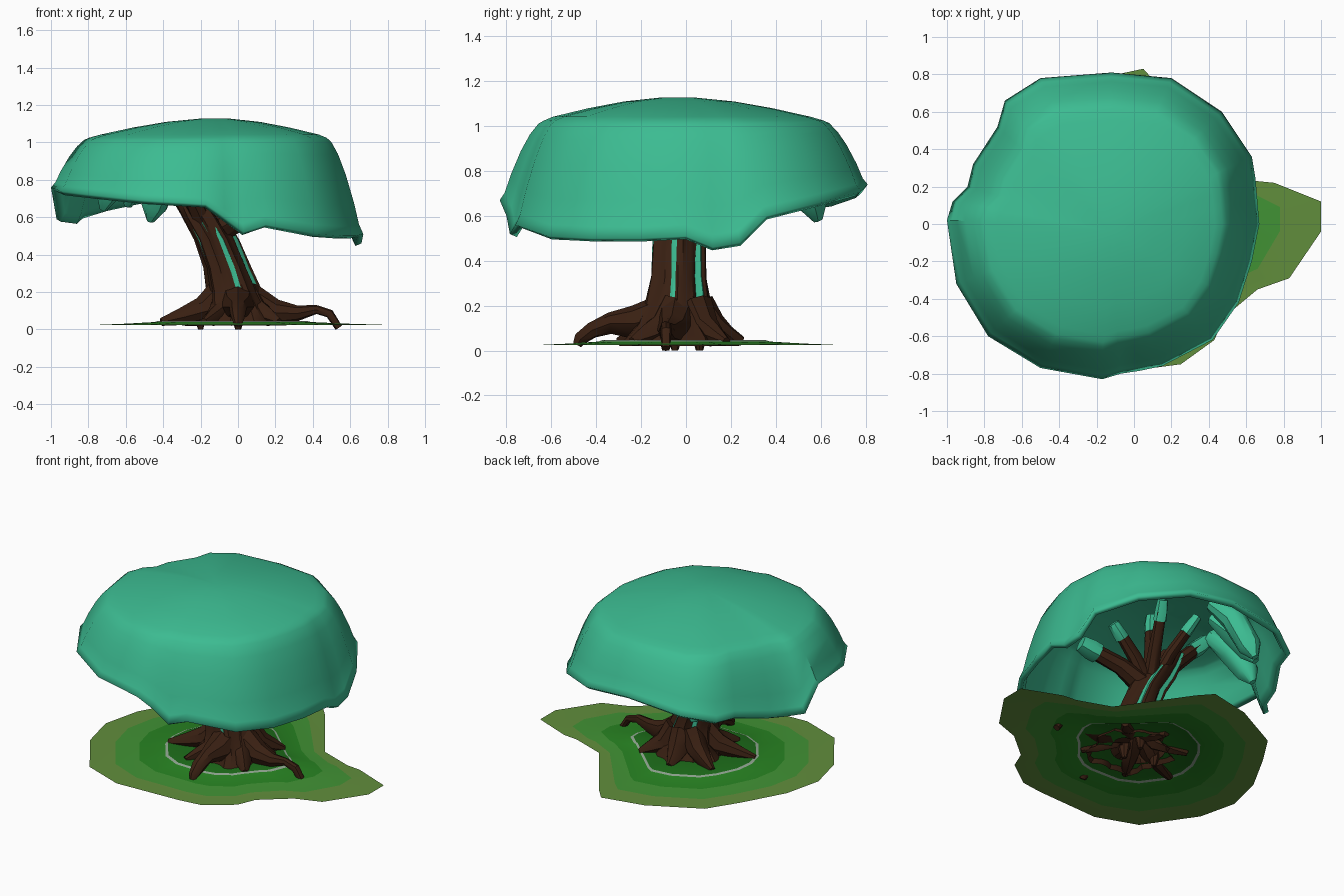
import bpy, bmesh, math, random
from mathutils import Vector

if "Cube" in bpy.data.objects:
    bpy.data.objects.remove(bpy.data.objects["Cube"])

random.seed(4)


def material(name, rgb):
    m = bpy.data.materials.new(name)
    m.diffuse_color = (*rgb, 1)
    m.use_nodes = True
    m.node_tree.nodes["Principled BSDF"].inputs["Base Color"].default_value = m.diffuse_color
    return m


TEAL = material("leaf_teal", (0.045, 0.5, 0.285))
BARK = material("bark_brown", (0.04, 0.014, 0.006))
GRASS = [material("grass_" + n, c) for n, c in (
    ("olive", (0.12, 0.27, 0.045)), ("mid", (0.053, 0.29, 0.035)),
    ("bright", (0.021, 0.23, 0.016)), ("rim", (0.3, 0.4, 0.3)),
    ("dark", (0.012, 0.15, 0.01)))]


def loft(name, rings, mats, start_cap=True, end_cap=True, ring_mats=None, closed=True, angle=35):
    """Skin a list of equal-length closed rings."""
    bm = bmesh.new()
    rows = [[bm.verts.new(p) for p in ring] for ring in rings]
    n = len(rows[0])
    for k in range(len(rows) - 1):
        for i in range(n):
            j = (i + 1) % n
            f = bm.faces.new((rows[k][i], rows[k][j], rows[k + 1][j], rows[k + 1][i]))
            f.material_index = ring_mats[k] if ring_mats else 0
    for use, row in ((start_cap, rows[0]), (end_cap, rows[-1])):
        if use:
            c = bm.verts.new(sum((v.co for v in row), Vector()) / n)
            for i in range(n):
                f = bm.faces.new((row[i], row[(i + 1) % n], c))
                f.material_index = ring_mats[-1] if ring_mats else 0
    bmesh.ops.recalc_face_normals(bm, faces=bm.faces)
    if not closed:
        bm.normal_update()
        if sum(f.normal.z for f in bm.faces) < 0:
            bmesh.ops.reverse_faces(bm, faces=bm.faces)
    me = bpy.data.meshes.new(name)
    bm.to_mesh(me)
    bm.free()
    for m in mats:
        me.materials.append(m)
    ob = bpy.data.objects.new(name, me)
    bpy.context.collection.objects.link(ob)
    bpy.ops.object.select_all(action='DESELECT')
    ob.select_set(True)
    bpy.context.view_layer.objects.active = ob
    bpy.ops.object.shade_smooth_by_angle(angle=math.radians(angle))
    return ob


def limb(name, pts, radii, mat=BARK, sides=8):
    """Tapered knobbly tube along a path."""
    pts = [Vector(p) for p in pts]
    rings = []
    for k, p in enumerate(pts):
        d = (pts[min(k + 1, len(pts) - 1)] - pts[max(k - 1, 0)]).normalized()
        q = d.to_track_quat('Z', 'Y')
        ring = []
        for i in range(sides):
            a = math.tau * i / sides
            r = radii[k] * random.uniform(0.88, 1.12)
            ring.append(p + q @ Vector((r * math.cos(a), r * math.sin(a), 0)))
        rings.append(ring)
    return loft(name, rings, [mat])


# Canopy: rim outline with its hanging height, swept up into a flat dome
rim = [(.67, 0, .51), (.66, .12, .46), (.65, .24, .48), (.63, .36, .6), (.47, .6, .66),
       (.2, .78, .71), (-.12, .81, .74), (-.5, .78, .7), (-.69, .66, .66), (-.73, .52, .65),
       (-.86, .32, .61), (-.89, .2, .58), (-.97, .12, .59), (-1, .02, .76), (-.95, -.32, .74),
       (-.78, -.6, .72), (-.5, -.77, .69), (-.17, -.83, .67), (-.07, -.8, .6), (.03, -.785, .52),
       (.15, -.76, .56), (.42, -.62, .51), (.56, -.42, .5), (.63, -.2, .5)]
cx, cy = -.15, -.01
profile = [(1, 0), (.972, .1), (.94, .32), (.885, .62), (.835, .83), (.79, .96), (.76, 1)]
top = [(.7, 1.042), (.5, 1.08), (.3, 1.11), (.1, 1.127)]
rings = []
for s, f in profile:
    rings.append([(cx + (x - cx) * s, cy + (y - cy) * s, z + (1.025 - z) * f) for x, y, z in rim])
for s, h in top:
    rings.append([(cx + .03 * (1 - s) + (x - cx) * s, cy - .03 * (1 - s) + (y - cy) * s, h) for x, y, z in rim])
canopy = loft("canopy", rings, [TEAL], start_cap=False, closed=False, angle=40)
shell = canopy.modifiers.new("shell", 'SOLIDIFY')
shell.thickness = 0.035
shell.offset = -1

# Leafy folds hanging inside the back left of the canopy
for i, (x, y, h) in enumerate([(-.45, .56, .58), (-.57, .42, .66), (-.7, .24, .64)]):
    limb("leaf_fold_%d" % i, [(x + .16, y - .16, .98), (x + .07, y - .06, .86), (x, y, h + .08), (x - .02, y + .03, h)],
         [.05, .08, .07, .02], TEAL, 10)

# Ground: low mound of coloured grass rings, open under the trunk
outline = [(1, .12), (1, -.04), (.83, -.29), (.66, -.35), (.48, -.5), (.43, -.62), (.25, -.75),
           (.1, -.77), (-.35, -.79), (-.62, -.69), (-.84, -.37), (-.9, -.12), (-.84, .13), (-.69, .4),
           (-.56, .6), (-.23, .77), (.05, .83), (.13, .74), (.43, .31), (.65, .23), (.75, .22)]
gx, gy = -.05, -.02
rings = []
for s, z in ((1, .024), (.82, .025), (.65, .031), (.465, .04), (.445, .046), (.2, .046)):
    ring = []
    for x, y in outline:
        v = Vector((x - gx, y - gy))
        r = s * (v.length * s + .85 * (1 - s))
        v = v.normalized() * r
        ring.append((gx + v.x, gy + v.y, z))
    rings.append(ring)
loft("grass_mound", rings, GRASS, start_cap=False, end_cap=False, ring_mats=[0, 1, 2, 3, 4], closed=False)


# Trunk: leaning, ridged column, plus a leafy core that shows through the bark
def column(grow, phase):
    out = []
    for x, y, z, r in ((0, -.04, .02, .25), (0, -.04, .06, .22), (0, -.04, .12, .17), (-.02, -.04, .2, .14),
                       (-.06, -.035, .33, .118), (-.12, -.035, .48, .112), (-.19, -.03, .6, .11),
                       (-.25, -.02, .7, .095), (-.3, 0, .8, .07)):
        ring = []
        for i in range(36):
            a = math.tau * i / 36
            k = 1 + .1 * math.sin(5 * a + z * 2 + phase) + .06 * math.sin(11 * a + 2 + phase * 2 - z * 3)
            k = k * grow + random.uniform(-.03, .03)
            ring.append((x + r * k * math.cos(a), y + r * k * math.sin(a), z))
        out.append(ring)
    return out


loft("trunk", column(1, 0), [BARK], start_cap=False)
loft("trunk_vines", column(.93, .8)[3:], [TEAL])

# Two long arching roots, then the short spreading ones
limb("root_right", [(.05, -.04, .16), (.2, -.06, .09), (.32, -.08, .085), (.42, -.09, .105), (.49, -.09, .085), (.54, -.09, .01)],
     [.1, .065, .04, .025, .025, .02])
limb("root_front", [(0, -.1, .16), (0, -.23, .12), (0, -.34, .12), (0, -.42, .09), (0, -.47, .05), (0, -.485, .025)],
     [.1, .075, .045, .04, .03, .02])
for i, (x, y) in enumerate([(-.41, -.15), (-.3, .15), (-.05, .25), (.22, .18), (.22, -.24), (-.18, -.3)]):
    limb("root_%d" % i, [(x * .2, y * .2, .2), (x * .45, y * .45, .1), (x * .75, y * .75, .065), (x, y, .04)],
         [.08, .07, .045, .02])
for i, (x, y) in enumerate([(-.2, -.05), (0, .06), (.0, -.09)]):
    limb("root_tip_%d" % i, [(x, y, .1), (x, y, .05), (x, y, 0)], [.04, .03, .015])

# Branches fanning up into the canopy, each ending in a leafy sleeve
for i, (tip, r) in enumerate([((.25, -.11, .68), .05), ((-.03, .22, .9), .032), ((-.28, .2, .9), .03),
                              ((.12, .0, .8), .035), ((-.36, -.25, .88), .04), ((-.48, .03, .9), .045),
                              ((-.15, -.02, .95), .035)]):
    a, t = Vector((-.15, -.03, .5)), Vector(tip)
    mid = a.lerp(t, .5) + Vector((0, 0, .03))
    limb("branch_%d" % i, [a, mid, t], [r * 1.6, r * 1.2, r])
    end = t + (t - mid) * .35
    limb("branch_leaves_%d" % i, [mid.lerp(t, .75), t, end], [r * 1.2, r * 1.2, r], TEAL)
